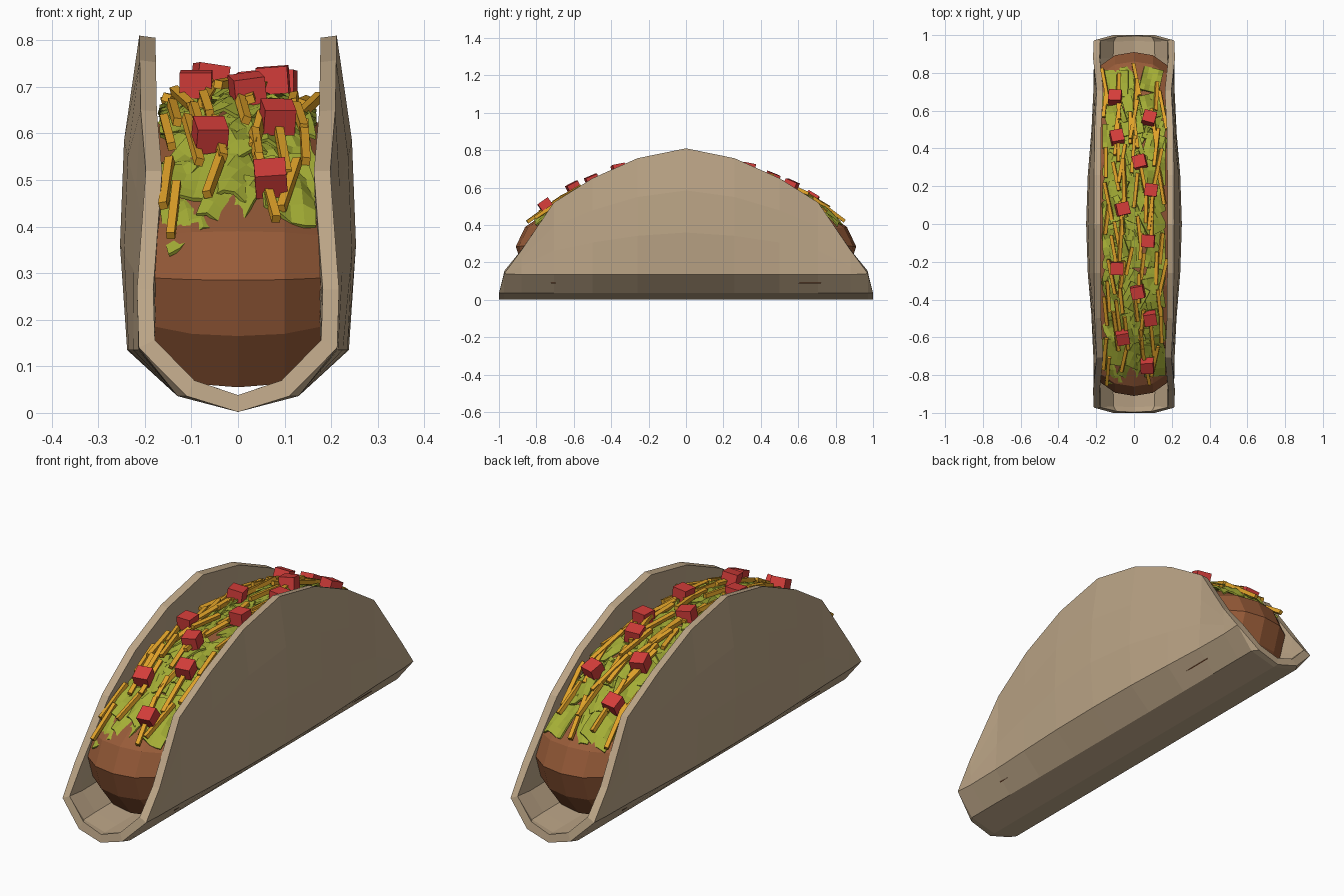
import bpy, bmesh, math, random
from mathutils import Vector, Matrix

if "Cube" in bpy.data.objects:
    bpy.data.objects.remove(bpy.data.objects["Cube"])
random.seed(7)


def material(name, col):
    m = bpy.data.materials.new(name)
    m.diffuse_color = (*col, 1)
    m.use_nodes = True
    m.node_tree.nodes["Principled BSDF"].inputs["Base Color"].default_value = m.diffuse_color
    return m


TAN = material("tortilla tan", (0.50, 0.375, 0.24))
BROWN = material("meat brown", (0.31, 0.105, 0.04))
GREEN = material("lettuce green", (0.37, 0.42, 0.036))
YELLOW = material("cheese yellow", (0.74, 0.36, 0.022))
RED = material("tomato red", (0.66, 0.047, 0.042))


def make(name, bm, mat):
    me = bpy.data.meshes.new(name)
    bm.to_mesh(me)
    bm.free()
    me.materials.append(mat)
    ob = bpy.data.objects.new(name, me)
    bpy.context.collection.objects.link(ob)
    return ob


def lerp(table, v):
    v = abs(v)
    for (a, p), (b, q) in zip(table, table[1:]):
        if v <= b:
            return p + (q - p) * (v - a) / (b - a)
    return table[-1][1]


# Folded shell: cross-sections along y, each rising to the round rim
# (y, rim height, lower wall x, middle wall x, rim x)
half = [(0, .81, .238, .252, .212), (.26, .757, .235, .243, .211),
        (.5, .65, .225, .222, .209), (.707, .52, .215, .205, .198),
        (.88, .265, .212, .215, .217), (.972, .14, .213, .213, .213),
        (1.0, .036, .11, .11, .11)]
stations = [(-s[0], *s[1:]) for s in half[:0:-1]] + half


def section(y, rim, low, mid, top):
    pts = [(0, 0.002), (min(.13, top), .036)]
    zb = min(.135, rim)
    if rim < .15:
        zb = rim
    for k in range(4):
        t = k / 3
        bulge = 4 * t * (1 - t)
        x = low + (top - low) * t + (mid - (low + top) / 2) * bulge
        pts.append((x, zb + (rim - zb) * t))
    return [(-x, y, z) for x, z in pts[:0:-1]] + [(x, y, z) for x, z in pts]


bm = bmesh.new()
rows = [[bm.verts.new(p) for p in section(*s)] for s in stations]
for a, b in zip(rows, rows[1:]):
    for i in range(len(a) - 1):
        bm.faces.new((a[i], b[i], b[i + 1], a[i + 1]))
bmesh.ops.remove_doubles(bm, verts=bm.verts, dist=0.002)
bmesh.ops.recalc_face_normals(bm, faces=bm.faces)
bm.faces.ensure_lookup_table()
low_face = min(bm.faces, key=lambda f: f.calc_center_median().z)
if low_face.normal.z > 0:
    bmesh.ops.reverse_faces(bm, faces=bm.faces)
shell = make("taco_shell", bm, TAN)
sol = shell.modifiers.new("thickness", 'SOLIDIFY')
sol.thickness = 0.035
sol.offset = -1
sol.use_even_offset = True

# Meat filling: half-disc outline lofted across x with rounded sides
side = [(.78, .055), (.87, .165), (.91, .285), (.86, .39), (.74, .47), (.58, .555), (.35, .635)]
outline = side + [(0, .665)] + [(-y, z) for y, z in side[::-1]]
bm = bmesh.new()
rings = []
for x, k in [(-.178, .87), (-.1, .97), (0, 1), (.1, .97), (.178, .87)]:
    rings.append([bm.verts.new((x, y * (1 - (1 - k) * .6), .32 + (z - .32) * k)) for y, z in outline])
n = len(outline)
for a, b in zip(rings, rings[1:]):
    for i in range(n):
        j = (i + 1) % n
        bm.faces.new((a[i], a[j], b[j], b[i]))
bm.faces.new(rings[0])
bm.faces.new(rings[-1])
bmesh.ops.recalc_face_normals(bm, faces=bm.faces)
make("meat_filling", bm, BROWN)

# Height of the topping surface
crest = [(0, .695), (.25, .685), (.4, .655), (.5, .615), (.6, .57), (.75, .48), (.85, .40), (.95, .30)]


def surf(x, y):
    return lerp(crest, y) - 1.8 * x * x


def slope(y):
    return math.atan2(surf(0, y + .04) - surf(0, y - .04), .08)


# Lettuce: small wavy leaves laid over the filling
bm = bmesh.new()
for row in range(17):
    for col in (-.105, 0, .105):
        cx = col + random.uniform(-.015, .015)
        cy = -.75 + row * 1.5 / 16 + random.uniform(-.03, .03)
        turn = random.uniform(-.5, .5)
        w, l = random.uniform(.10, .13), random.uniform(.12, .17)
        ph, lift = random.uniform(0, 6), random.uniform(-.012, .012)
        tilt = random.uniform(-.15, .15)
        g = []
        for i in range(5):
            for j in range(5):
                u, v = (i / 4 - .5) * w, (j / 4 - .5) * l
                x = cx + u * math.cos(turn) - v * math.sin(turn)
                y = cy + u * math.sin(turn) + v * math.cos(turn)
                x = max(-.168, min(.168, x))
                z = surf(x, y) + lift + u * tilt + .011 * math.sin(ph + 55 * u + 25 * v)
                g.append(bm.verts.new((x, y, z)))
        for i in range(4):
            for j in range(4):
                k = i * 5 + j
                bm.faces.new((g[k], g[k + 5], g[k + 6], g[k + 1]))
lettuce = make("lettuce", bm, GREEN)
sol = lettuce.modifiers.new("thickness", 'SOLIDIFY')
sol.thickness = 0.008


def box(bm, loc, size, rot):
    m = Matrix.Translation(loc) @ rot @ Matrix.Diagonal((*size, 1))
    bmesh.ops.create_cube(bm, size=1, matrix=m)


# Shredded cheese sticks following the mound
bm = bmesh.new()
for i in range(62):
    y = -.77 + 1.54 * i / 61 + random.uniform(-.02, .02)
    x = (-.12, .03, .12, -.05)[i % 4] + random.uniform(-.035, .035)
    yaw = random.uniform(-.22, .22)
    rot = Matrix.Rotation(yaw, 4, 'Z') @ Matrix.Rotation(slope(y), 4, 'X') @ Matrix.Rotation(random.uniform(-.4, .4), 4, 'Y')
    box(bm, (x, y, surf(x, y) + random.uniform(.012, .024)), (.018, random.uniform(.14, .24), .018), rot)
make("shredded_cheese", bm, YELLOW)

# Diced tomato cubes
spots = [(-.1, .67), (.08, .56), (-.09, .46), (.03, .33), (.09, .18), (-.06, .08),
         (.075, -.09), (-.09, -.235), (.02, -.36), (.085, -.5), (-.06, -.6), (.07, -.75)]
bm = bmesh.new()
for x, y in spots:
    rot = Matrix.Rotation(slope(y), 4, 'X') @ Matrix.Rotation(random.uniform(-.25, .25), 4, 'Z') @ Matrix.Rotation(random.uniform(-.15, .15), 4, 'Y')
    box(bm, (x, y, surf(x, y) + .033), (.068, .066, .058), rot)
make("diced_tomato", bm, RED)
